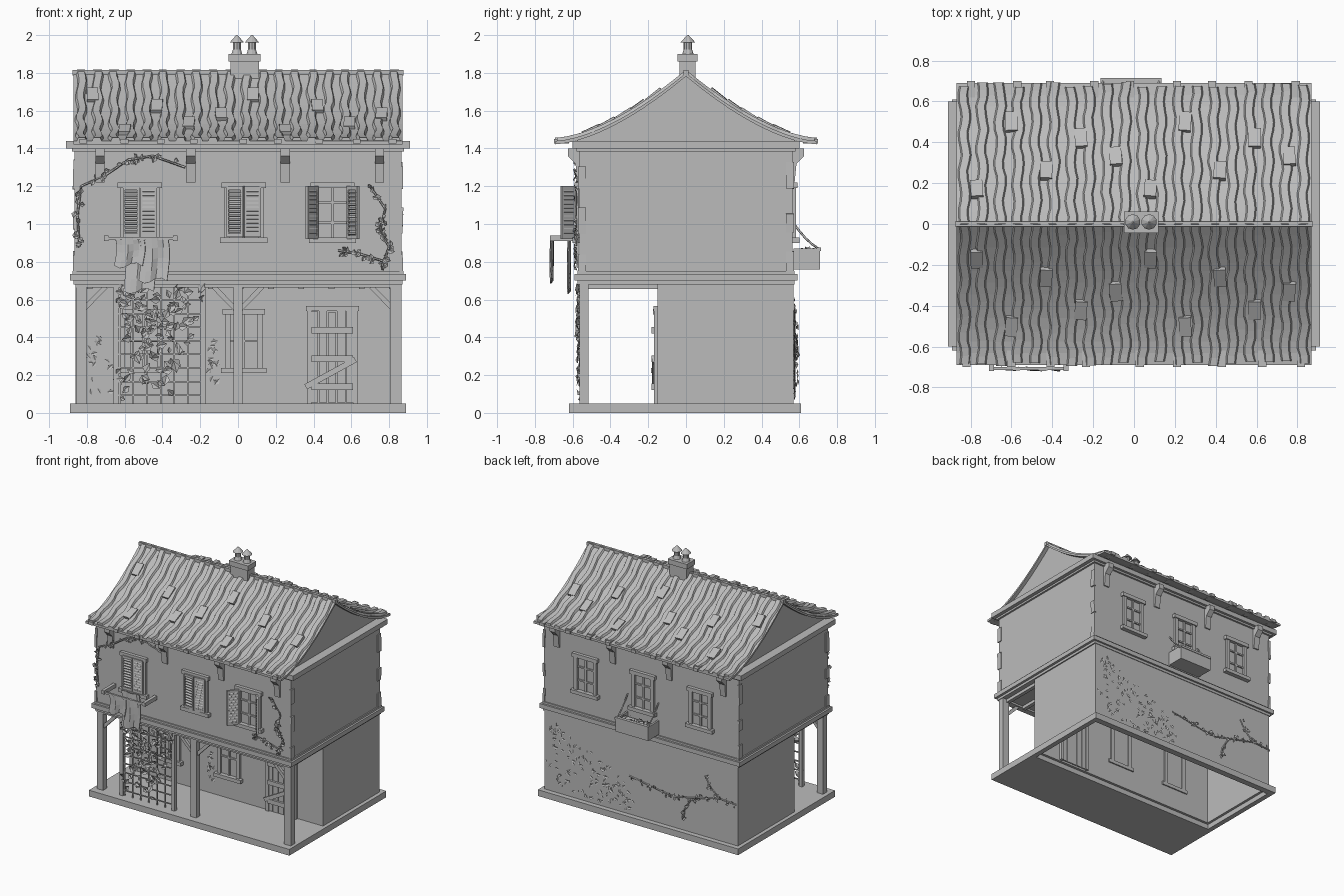
import bpy, bmesh, math, random
from mathutils import Matrix, Vector, Euler

random.seed(4)
R = random.uniform
if "Cube" in bpy.data.objects:
    bpy.data.objects.remove(bpy.data.objects["Cube"])

plaster = bpy.data.materials.new("plain_grey")
plaster.use_nodes = True
plaster.diffuse_color = (0.5, 0.5, 0.5, 1)
plaster.node_tree.nodes["Principled BSDF"].inputs["Base Color"].default_value = (0.5, 0.5, 0.5, 1)


def finish(name, bm):
    bmesh.ops.recalc_face_normals(bm, faces=bm.faces)
    me = bpy.data.meshes.new(name)
    bm.to_mesh(me)
    bm.free()
    me.materials.append(plaster)
    ob = bpy.data.objects.new(name, me)
    bpy.context.collection.objects.link(ob)
    return ob


def box(bm, x, y, z, rot=(0, 0, 0)):
    """Box from three (low, high) ranges, turned about its centre."""
    mid = Vector([(a + b) / 2 for a, b in (x, y, z)])
    size = [abs(b - a) for a, b in (x, y, z)]
    m = Matrix.Translation(mid) @ Euler(rot).to_matrix().to_4x4() @ Matrix.Diagonal((*size, 1))
    bmesh.ops.create_cube(bm, size=1, matrix=m)


def boxes(name, items):
    bm = bmesh.new()
    for it in items:
        box(bm, *it)
    return finish(name, bm)


def prism(name, outline, x0, x1):
    """Side outline (y, z) pushed along x."""
    bm = bmesh.new()
    f = bm.faces.new([bm.verts.new((x0, y, z)) for y, z in outline])
    new = bmesh.ops.extrude_face_region(bm, geom=[f])["geom"]
    bmesh.ops.translate(bm, vec=(x1 - x0, 0, 0), verts=[v for v in new if isinstance(v, bmesh.types.BMVert)])
    return finish(name, bm)


def tube(name, pts, r):
    cu = bpy.data.curves.new(name, "CURVE")
    cu.dimensions, cu.bevel_depth, cu.bevel_resolution = "3D", r, 0
    sp = cu.splines.new("POLY")
    sp.points.add(len(pts) - 1)
    for p, q in zip(sp.points, pts):
        p.co = (*q, 1)
    cu.materials.append(plaster)
    ob = bpy.data.objects.new(name, cu)
    bpy.context.collection.objects.link(ob)


def leaf(bm, p, s, out, tilt=0.5):
    """Folded diamond leaf facing out along y."""
    m = Matrix.Translation(p) @ Euler((R(-tilt, tilt), R(0, 6.28), R(-tilt, tilt))).to_matrix().to_4x4()
    a, b, c, d = [bm.verts.new(m @ Vector(v)) for v in
                  ((0, 0, -s), (s * 0.7, out * s * 0.3, 0), (0, 0, s), (-s * 0.7, out * s * 0.3, 0))]
    bm.faces.new((a, b, c))
    bm.faces.new((a, c, d))


# Base: porch slab and an open rim under the house
boxes("porch_slab", [((-.89, .89), (-.62, -.14), (0, .05))])
boxes("base_rim", [((-.89, .89), (.56, .61), (0, .05))] +
      [((s * .85, s * .89), (-.14, .56), (0, .05)) for s in (-1, 1)])

# Ground floor walls, hollow
boxes("ground_walls", [((-.86, .86), (-.15, -.12), (.04, .7)), ((-.86, .86), (.54, .57), (.04, .7))] +
      [((s * .83, s * .86), (-.12, .54), (.04, .7)) for s in (-1, 1)])

# Upper floor, floor band, cornice
boxes("upper_walls", [((-.865, .865), (-.565, .565), (.74, 1.41))])
boxes("floor_band", [((-.89, .89), (-.59, .59), (.7, .735)), ((-.87, .87), (-.575, .575), (.68, .7)),
                     ((-.875, .875), (-.575, .575), (.735, .75))])
boxes("cornice", [((-.91, .91), (-.6, .6), (1.4, 1.44)), ((-.88, .88), (-.58, .58), (1.385, 1.4))])

# Chipped corner stones
bm = bmesh.new()
for sx in (-1, 1):
    for sy in (-1, 1):
        for z in (.8, 1.02, 1.27):
            box(bm, (sx * .855, sx * .873), (sy * .53, sy * .572), (z - R(.04, .09), z + R(.03, .08)), (0, R(-.05, .05), 0))
finish("corner_stones", bm)


def roof_z(y):
    return 1.44 + .36 * max(0, 1 - abs(y) / .69) ** 1.6


# Roof shell and gable filling
ys = [-.69 + 1.38 * i / 24 for i in range(25)]
prism("roof_shell", [(y, roof_z(y)) for y in ys] + [(y, roof_z(y) - .018) for y in reversed(ys)], -.87, .87)
inner = [y for y in ys if abs(y) < .6]
prism("gable_walls", [(-.58, 1.43)] + [(y, roof_z(y) - .012) for y in inner] + [(.58, 1.43)], -.84, .84)

# Wavy cover tiles
bm = bmesh.new()
count, steps = 20, 18
for side in (-1, 1):
    for k in range(count):
        x0 = -.83 + 1.66 * k / (count - 1)
        ph, end, prev = R(0, 6), R(.67, .695), None
        for i in range(steps + 1):
            y = end * i / steps
            x = x0 + .007 * math.sin(ph + i * 1.25) + R(-.002, .002)
            z = roof_z(y)
            row = [bm.verts.new((x + dx, side * y, z + h)) for dx, h in
                   ((-.027, -.004), (-.018, .017), (.018, .017), (.027, -.004))]
            if prev:
                for j in range(3):
                    bm.faces.new((prev[j], prev[j + 1], row[j + 1], row[j]))
            else:
                bm.faces.new(row)
            prev = row
        bm.faces.new(prev)
finish("cover_tiles", bm)

# Slipped tiles lying between the rows
bm = bmesh.new()
for side in (-1, 1):
    for k in range(10):
        x, y = -.77 + .17 * k, side * (.17, .5, .26, .42, .33)[k % 5]
        slope = math.atan2(roof_z(y + .03) - roof_z(y - .03), .06)
        box(bm, (x - .03, x + .03), (y - .05, y + .05), (roof_z(y), roof_z(y) + .025), (slope - side * .06, 0, R(-.1, .1)))
    for k in range(9):
        x = -.8 + .2 * k + R(-.04, .04)
        box(bm, (x - .02, x + .02), (side * .62, side * .7), (1.425, 1.45))
finish("slipped_tiles", bm)
boxes("ridge_cap", [((-.875, .875), (-.012, .012), (1.785, 1.815))])

# Chimney with two pots
boxes("chimney", [((-.04, .11), (-.035, .05), (1.74, 1.86)), ((-.05, .12), (-.045, .06), (1.86, 1.9))])
bm = bmesh.new()
for x in (-.006, .074):
    for r1, r2, z0, z1 in ((.03, .022, 1.9, 1.925), (.022, .022, 1.925, 1.965), (.038, .03, 1.962, 1.972), (.03, .004, 1.972, 2.0)):
        bmesh.ops.create_cone(bm, cap_ends=True, segments=10, radius1=r1, radius2=r2, depth=z1 - z0,
                              matrix=Matrix.Translation((x, .01, (z0 + z1) / 2)))
finish("chimney_pots", bm)

# Eave brackets
for s in (-1, 1):
    for i, x in enumerate((-.73, -.25, .25, .75)):
        prism(f"eave_bracket_{i}", [(s * .56, 1.22), (s * .575, 1.22), (s * .585, 1.32), (s * .625, 1.36),
                                    (s * .625, 1.4), (s * .56, 1.4)], x - .024, x + .024)


def window(name, x, z0, z1, w, y, s, rows=3):
    """Frame, sill, lintel and glazing bars; s is the outward y direction."""
    h = w / 2
    dep = (y - s * .04, y + s * .018)
    bars = (y - s * .01, y + s * .01)
    items = [((x - h, x - h + .03), dep, (z0, z1)), ((x + h - .03, x + h), dep, (z0, z1)),
             ((x - h - .012, x + h + .012), (dep[0], y + s * .026), (z1 - .03, z1)),
             ((x - h - .02, x + h + .02), (dep[0], y + s * .035), (z0, z0 + .028)),
             ((x - .008, x + .008), bars, (z0, z1))]
    for r in range(1, rows):
        z = z0 + (z1 - z0) * r / rows
        items.append(((x - h, x + h), bars, (z - .006, z + .006)))
    boxes(name, items)


def shutter(name, hinge, y, z0, z1, w, turn):
    """Louvred leaf hinged at its x = 0 edge."""
    items = [((0, .012), (-.008, .008), (z0, z1)), ((w - .012, w), (-.008, .008), (z0, z1)),
             ((0, w), (-.008, .008), (z0, z0 + .02)), ((0, w), (-.008, .008), (z1 - .02, z1)),
             ((.01, w - .01), (.002, .005), (z0, z1))]
    n = 11
    for i in range(n):
        z = z0 + .03 + (z1 - z0 - .06) * i / (n - 1)
        items.append(((.01, w - .01), (-.01, .008), (z - .003, z + .003), (.6, 0, 0)))
    ob = boxes(name, items)
    ob.location, ob.rotation_euler = (hinge, y, 0), (0, 0, turn)


for i, x in enumerate((-.52, .03, .5)):
    window(f"front_window_{i}", x, .9, 1.22, .21, -.565, -1)
    window(f"back_window_{i}", (.49, -.02, -.53)[i], .9, 1.22, .2, .565, 1)
for i, (x, a) in enumerate(((-.52, .0), (.03, .12))):
    shutter(f"left_shutter_{i}", x - .09, -.59, .93, 1.2, .088, -a)
    shutter(f"right_shutter_{i}", x + .09, -.59, .93, 1.2, .088, math.pi + a)
shutter("open_shutter_left", .42, -.59, .92, 1.2, .09, math.pi + .9)
shutter("open_shutter_right", .58, -.59, .92, 1.2, .09, -.9)
window("porch_window_right", .03, .21, .55, .2, -.15, -1, 2)
window("porch_window_left", -.5, .21, .55, .2, -.15, -1, 2)

# Plank door with Z bracing
items = [((.38 + .048 * i, .424 + .048 * i), (-.165, -.11), (.055, .535 + R(-.008, .008))) for i in range(5)]
items += [((x, x + .025), (-.17, -.1), (.05, .56)) for x in (.365, .61)]
items += [((.36, .64), (-.172, -.1), (.54, .565))]
items += [((.39, .61), (-.182, -.165), (z, z + .035)) for z in (.12, .27, .42)]
items += [((.34, .64), (-.18, -.165), (z, z + .03), (0, a, 0)) for z, a in ((.195, -.5),)]
boxes("plank_door", items)

# Porch posts, beam, braces and joists
items = [((x - w, x + w), (-.565, -.515), (.05, .69)) for x, w in ((-.83, .027), (0, .025), (.835, .03))]
items += [((x - .014, x + .014), (-.56, -.53), (.05, .67)) for x in (-.645, -.185)]
items += [((-.86, .86), (-.565, -.515), (.665, .69))]
for x, s in ((-.83, 1), (0, -1), (0, 1), (.835, -1)):
    items.append(((x + s * .07 - .085, x + s * .07 + .085), (-.552, -.528), (.595, .62), (0, -s * .8, 0)))
items += [((-.8 + .16 * i, -.77 + .16 * i), (-.52, -.15), (.655, .685)) for i in range(11)]
boxes("porch_timbers", items)

# Trellis with climbing leaves
items = [((-.63 + .072 * i, -.622 + .072 * i), (-.548, -.54), (.05, .67)) for i in range(7)]
items += [((-.645, -.185), (-.554, -.546), (.09 + .072 * i, .098 + .072 * i)) for i in range(9)]
boxes("trellis", items)
bm = bmesh.new()
for i in range(130):
    z = .07 + .6 * R(0, 1) ** .65
    leaf(bm, (R(-.64, -.37 + .2 * z / .67), R(-.575, -.545), z), R(.018, .034), -1)
finish("trellis_leaves", bm)

# Washing rail with hanging cloths
boxes("washing_rail", [((-.69, -.34), (-.715, -.7), (.915, .93))] +
      [((x, x + .025), (-.72, -.57), (.91, .94)) for x in (-.71, -.345)])
bm = bmesh.new()
for x0, x1, y, low in ((-.65, -.5, -.712, .78), (-.52, -.37, -.714, .7), (-.6, -.44, -.622, .645)):
    grid = [[bm.verts.new((x0 + (x1 - x0) * i / 5 + .008 * math.sin(j), y + .008 * math.sin(i * 1.9 + j * .5),
                           .93 - (.93 - low + .015 * math.sin(i * 1.3)) * j / 4)) for i in range(6)] for j in range(5)]
    for j in range(4):
        for i in range(5):
            bm.faces.new((grid[j][i], grid[j][i + 1], grid[j + 1][i + 1], grid[j + 1][i]))
cloth = finish("hanging_cloths", bm)
cloth.modifiers.new("thickness", "SOLIDIFY").thickness = .006

# Flower box with soil and chains
boxes("flower_box", [((-.16, .13), (.695, .71), (.76, .87)), ((-.16, .13), (.57, .71), (.76, .775)),
                     ((-.14, .11), (.58, .7), (.77, .835)), ((-.165, .135), (.69, .715), (.858, .875))] +
      [((x, x + .015), (.57, .7), (.76, .87)) for x in (-.16, .115)])
for x in (-.152, .122):
    tube("flower_box_chain", [(x, .565 + .135 * t, 1.01 - .14 * t - .015 * math.sin(t * math.pi)) for t in (0, .25, .5, .75, 1)], .006)
bm = bmesh.new()
for i in range(14):
    leaf(bm, (R(-.13, .1), R(.6, .68), R(.84, .87)), .02, 1, 1.2)
finish("flower_box_leaves", bm)

# Ivy: stems along the walls with leaves beside them
vines = [(-1, -.575, [(-.84, .88), (-.85, 1.05), (-.83, 1.2), (-.7, 1.26), (-.58, 1.34), (-.45, 1.36), (-.28, 1.3)], 36),
         (-1, -.575, [(.7, 1.2), (.78, 1.08), (.75, .96), (.8, .88), (.76, .77)], 34),
         (-1, -.575, [(.53, .86), (.65, .84), (.78, .8)], 16),
         (1, .575, [(.1, .36), (-.08, .33), (-.2, .31), (-.32, .3), (-.53, .35), (-.7, .39), (-.85, .38)], 40),
         (1, .575, [(-.38, .13), (-.39, .22), (-.45, .32)], 10), (1, .575, [(-.57, .54), (-.62, .46), (-.7, .39)], 10)]
leaves = bmesh.new()
for out, y, path, n in vines:
    tube("ivy_stem", [(x, y, z) for x, z in path], .006)
    for i in range(n):
        k = random.randrange(len(path) - 1)
        t, (xa, za), (xb, zb) = R(0, 1), path[k], path[k + 1]
        leaf(leaves, (xa + (xb - xa) * t + R(-.02, .02), y + out * R(.002, .015),
                      za + (zb - za) * t + R(-.02, .02)), R(.012, .021), out)
finish("ivy_leaves", leaves)

# Flaked plaster chips
bm = bmesh.new()
for i in range(130):
    x = R(.05, .84)
    z = R(.08, .25 + .4 * (x / .84))
    leaf(bm, (x, .573, z), R(.012, .024), 1, .15)
for i in range(16):
    leaf(bm, (R(-.8, -.66), -.153, R(.1, .4)), R(.014, .026), -1, .15)
    leaf(bm, (R(-.16, -.1), -.153, R(.15, .4)), R(.014, .024), -1, .15)
finish("plaster_chips", bm)
